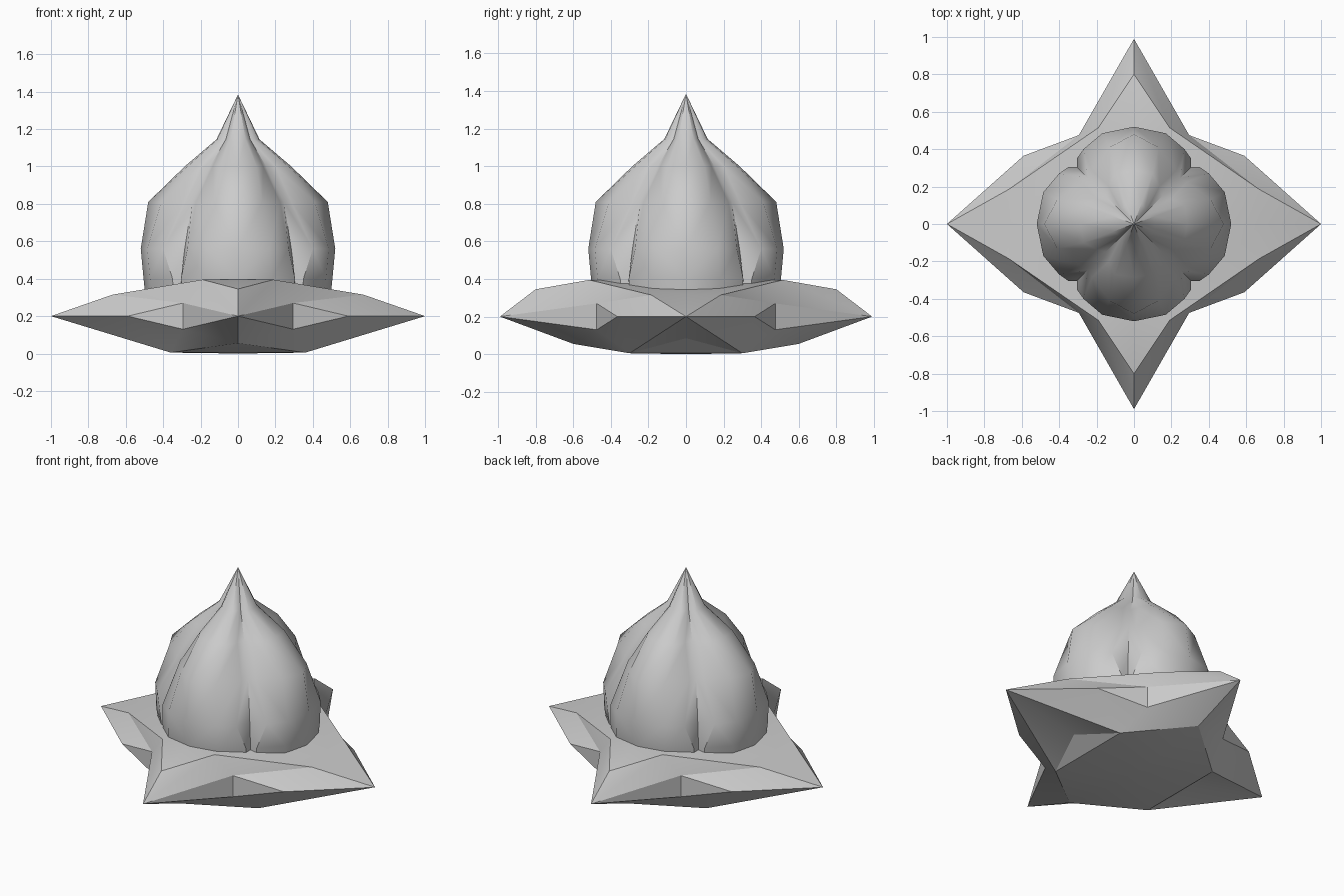
import bpy, bmesh

if "Cube" in bpy.data.objects:
    bpy.data.objects.remove(bpy.data.objects["Cube"])

grey = bpy.data.materials.new("pale grey")
grey.diffuse_color = (0.6, 0.6, 0.6, 1)
grey.use_nodes = True
grey.node_tree.nodes["Principled BSDF"].inputs["Base Color"].default_value = grey.diffuse_color


def build(name, faces, angle):
    """Weld a list of polygons (lists of points) into one smooth object."""
    bm = bmesh.new()
    for pts in faces:
        bm.faces.new([bm.verts.new(p) for p in pts])
    bmesh.ops.remove_doubles(bm, verts=bm.verts, dist=0.0005)
    bmesh.ops.dissolve_degenerate(bm, edges=bm.edges, dist=0.0005)
    bmesh.ops.recalc_face_normals(bm, faces=bm.faces)
    mesh = bpy.data.meshes.new(name)
    bm.to_mesh(mesh)
    bm.free()
    mesh.materials.append(grey)
    obj = bpy.data.objects.new(name, mesh)
    bpy.context.collection.objects.link(obj)
    bpy.ops.object.select_all(action='DESELECT')
    obj.select_set(True)
    bpy.context.view_layer.objects.active = obj
    bpy.ops.object.shade_smooth_by_angle(angle=angle)
    return obj


def mirrored(faces):
    """Repeat one quadrant in all four quadrants."""
    return [[(x * sx, y * sy, z) for x, y, z in f]
            for sx in (1, -1) for sy in (1, -1) for f in faces]


# Leaf base: four pointed tips joined by a thin rim, one quadrant
tip_x, tip_y = (1, 0, 0.2), (0, 0.99, 0.2)
rim = (0.59, 0.365, 0.2)
notch_top, notch_low = (0.295, 0.475, 0.27), (0.295, 0.475, 0.13)
ridge_y = (0, 0.8, 0.345)
top_y, top_x = (0.19, 0.515, 0.395), (0.67, 0.185, 0.315)
top_y0, top_x0 = (0, 0.515, 0.395), (0.67, 0, 0.315)
mid_y, mid_x = (0.19, 0, 0.395), (0, 0, 0.395)
keel_x, keel_y, foot = (0.47, 0, 0.085), (0, 0.6, 0.055), (0.36, 0.3, 0.005)
foot_x, foot_y = (0.36, 0, 0.005), (0, 0.3, 0.005)
leaves = [
    # upper side
    [tip_y, ridge_y, top_y], [tip_y, top_y, notch_top], [ridge_y, top_y0, top_y],
    [notch_top, top_y, top_x], [notch_top, top_x, rim], [rim, top_x, tip_x],
    [tip_x, top_x, top_x0], [top_x0, top_x, top_y, mid_y],
    [mid_y, top_y, top_y0, mid_x],
    # notch walls
    [tip_y, notch_top, notch_low], [notch_top, rim, notch_low],
    # underside
    [tip_x, rim, foot], [tip_x, foot, keel_x], [keel_x, foot, foot_x],
    [rim, notch_low, foot], [notch_low, tip_y, keel_y], [notch_low, keel_y, foot],
    [keel_y, foot, foot_y], [foot, foot_x, (0, 0, 0), foot_y],
]
build("leaf_base", mirrored(leaves), 0.42)

# Bud: each level gives petal centre, shoulder, edge and groove, half a petal
levels = [
    (0.25, (0, .49), (.17, .45), (.29, .34), (.30, .30)),
    (0.40, (0, .505), (.18, .47), (.305, .35), (.305, .305)),
    (0.56, (0, .52), (.17, .485), (.27, .40), (.285, .285)),
    (0.81, (0, .48), (.13, .41), (.225, .285), (.245, .245)),
    (1.00, (0, .285), (.10, .27), (.135, .20), (.15, .15)),
    (1.145, (0, .115), (.04, .11), (.06, .085), (.065, .065)),
    (1.385, (0, 0), (0, 0), (0, 0), (0, 0)),
]
rows = [[(x, y, z) for x, y in ring] for z, *ring in levels]
half = []
for low, high in zip(rows, rows[1:]):
    for i in range(3):
        a, b, c, d = low[i], low[i + 1], high[i + 1], high[i]
        half += [[a, b, c]] if c == d else [[a, b, c], [a, c, d]]
        if c == d:
            continue
# closed underside hidden in the leaves
half += [[(0, 0, 0.25), rows[0][i], rows[0][i + 1]] for i in range(3)]
quadrant = half + [[(y, x, z) for x, y, z in f] for f in half]
build("petal_bud", mirrored(quadrant), 0.6)
